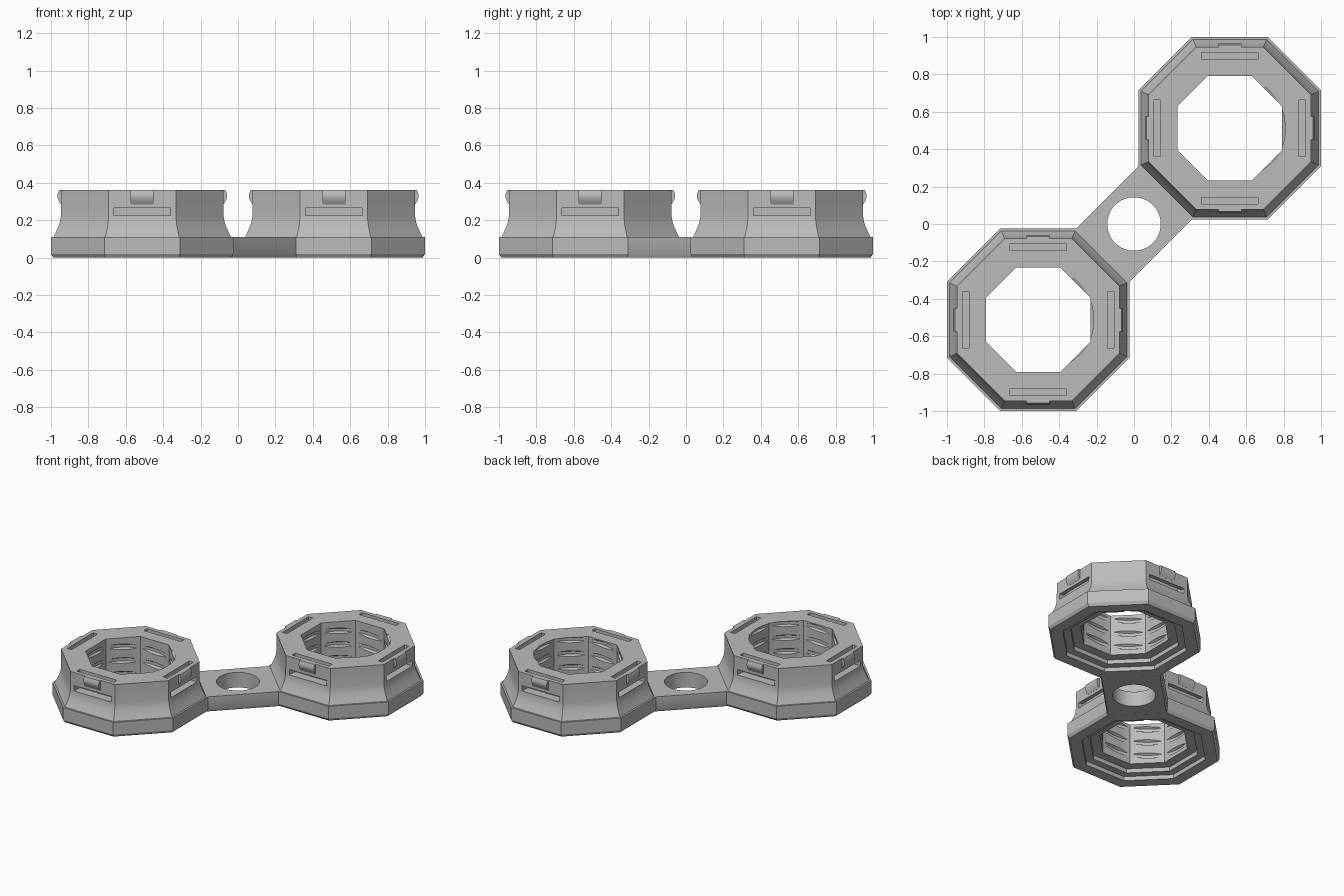
import bpy, bmesh, math
from mathutils import Matrix, Vector

cube = bpy.data.objects.get("Cube")
if cube:
    bpy.data.objects.remove(cube)

CENTRE = 0.512      # ring centre offset on x and y
APOTHEM = 0.488     # half width of the octagonal base
BASE_TOP = 0.11
TOP = 0.36
BORE = 0.28

grey = bpy.data.materials.new("plain grey")
grey.use_nodes = True
colour = (0.5, 0.5, 0.5, 1)
grey.diffuse_color = colour
grey.node_tree.nodes["Principled BSDF"].inputs["Base Color"].default_value = colour


def make_object(name, bm):
    bmesh.ops.recalc_face_normals(bm, faces=bm.faces)
    mesh = bpy.data.meshes.new(name)
    bm.to_mesh(mesh)
    bm.free()
    mesh.materials.append(grey)
    ob = bpy.data.objects.new(name, mesh)
    bpy.context.collection.objects.link(ob)
    return ob


def smooth(ob):
    bpy.ops.object.select_all(action='DESELECT')
    ob.select_set(True)
    bpy.context.view_layer.objects.active = ob
    bpy.ops.object.shade_smooth_by_angle(angle=math.radians(25))


def bridge_loops(bm, loops, closed):
    """Skin a list of vertex loops with quads."""
    n = len(loops[0])
    pairs = list(zip(loops, loops[1:]))
    if closed:
        pairs.append((loops[-1], loops[0]))
    for a, b in pairs:
        for i in range(n):
            j = (i + 1) % n
            bm.faces.new((a[i], a[j], b[j], b[i]))


def octagon_ring(name, profile):
    """Turn a closed (apothem, z) profile into an eight sided ring."""
    bm = bmesh.new()
    loops = []
    for k in range(8):
        a = math.radians(22.5 + 45 * k)
        s = 1 / math.cos(math.pi / 8)
        loops.append([bm.verts.new((r * s * math.cos(a), r * s * math.sin(a), z))
                      for r, z in profile])
    bridge_loops(bm, loops, True)
    return make_object(name, bm)


def add_prisms(bm, profile, width):
    """Extrude an (outward, z) profile sideways, once on each of four sides."""
    for k in range(4):
        turn = Matrix.Rotation(k * math.pi / 2, 3, 'Z')
        loops = [[bm.verts.new(turn @ Vector((r, side * width / 2, z)))
                  for r, z in profile] for side in (-1, 1)]
        bridge_loops(bm, loops, False)
        for loop in loops:
            bm.faces.new(loop)


def cut(ob, cutter):
    cutter.hide_render = True
    mod = ob.modifiers.new("cut", 'BOOLEAN')
    mod.operation = 'DIFFERENCE'
    mod.solver = 'EXACT'
    mod.object = cutter


def apply_cuts(ob, cutters):
    bpy.context.view_layer.update()
    graph = bpy.context.evaluated_depsgraph_get()
    mesh = bpy.data.meshes.new_from_object(ob.evaluated_get(graph))
    ob.modifiers.clear()
    ob.data = mesh
    for c in cutters:
        bpy.data.objects.remove(c)


# Octagonal housing: chamfered base, flared wall, bore, stepped underside
housing = octagon_ring("housing_back_left", [
    (0.475, 0), (APOTHEM, 0.02), (APOTHEM, BASE_TOP), (0.475, BASE_TOP),
    (0.46, 0.14), (0.448, 0.167), (0.44, 0.192), (0.435, 0.22), (0.434, TOP),
    (BORE, TOP), (BORE, 0.06), (0.345, 0.06), (0.345, 0.03),
    (0.395, 0.03), (0.395, 0)])

# Strap channels running from the top face out through the side
bm = bmesh.new()
add_prisms(bm, [(0.37, 0.225), (0.55, 0.225), (0.55, 0.265), (0.405, 0.265),
                (0.405, 0.4), (0.37, 0.4)], 0.30)
slots = make_object("slot_cutter", bm)

# Helical thread groove that bites into the middle of each bore face
bm = bmesh.new()
STEPS, TURNS, PITCH = 40, 3, 0.1
loops = []
for i in range(STEPS * TURNS + 1):
    a = math.radians(50) + 2 * math.pi * (i / STEPS - TURNS)
    z = TOP + 0.01 + PITCH * (i / STEPS - TURNS)
    loops.append([bm.verts.new((r * math.cos(a), r * math.sin(a), z + h))
                  for r, h in ((0.25, -0.04), (0.297, -0.01),
                               (0.297, 0.01), (0.25, 0.04))])
bridge_loops(bm, loops, False)
bm.faces.new(loops[0])
bm.faces.new(loops[-1])
thread = make_object("thread_cutter", bm)

cut(housing, slots)
cut(housing, thread)
apply_cuts(housing, [slots, thread])
smooth(housing)

# Rounded catches at the top of the four slotted sides
bm = bmesh.new()
add_prisms(bm, [(0.425, 0.285), (0.435, 0.285), (0.446, 0.302), (0.454, 0.322),
                (0.454, 0.338), (0.445, TOP), (0.425, TOP)], 0.123)
catches = make_object("catches_back_left", bm)
smooth(catches)

# The second housing is the same part moved to the opposite corner
for ob, name in ((housing, "housing_front_right"), (catches, "catches_front_right")):
    twin = ob.copy()
    twin.name = name
    bpy.context.collection.objects.link(twin)
    ob.location = (CENTRE, CENTRE, 0)
    twin.location = (-CENTRE, -CENTRE, 0)

# Connecting bar with chamfered lower edges and a round hole
half_len = CENTRE * math.sqrt(2) - APOTHEM + 0.012
half_wid = APOTHEM * math.tan(math.pi / 8)
bm = bmesh.new()
section = [(half_wid - 0.008, 0), (half_wid, 0.02), (half_wid, BASE_TOP),
           (-half_wid, BASE_TOP), (-half_wid, 0.02), (0.008 - half_wid, 0)]
ends = [[bm.verts.new((x, y, z)) for y, z in section] for x in (-half_len, half_len)]
bridge_loops(bm, ends, False)
for end in ends:
    bm.faces.new(end)
bmesh.ops.rotate(bm, verts=bm.verts, matrix=Matrix.Rotation(math.pi / 4, 3, 'Z'))
bar = make_object("connecting_bar", bm)

bm = bmesh.new()
bmesh.ops.create_cone(bm, cap_ends=True, segments=64, radius1=0.143,
                      radius2=0.143, depth=1)
hole = make_object("hole_cutter", bm)
cut(bar, hole)
apply_cuts(bar, [hole])
smooth(bar)
